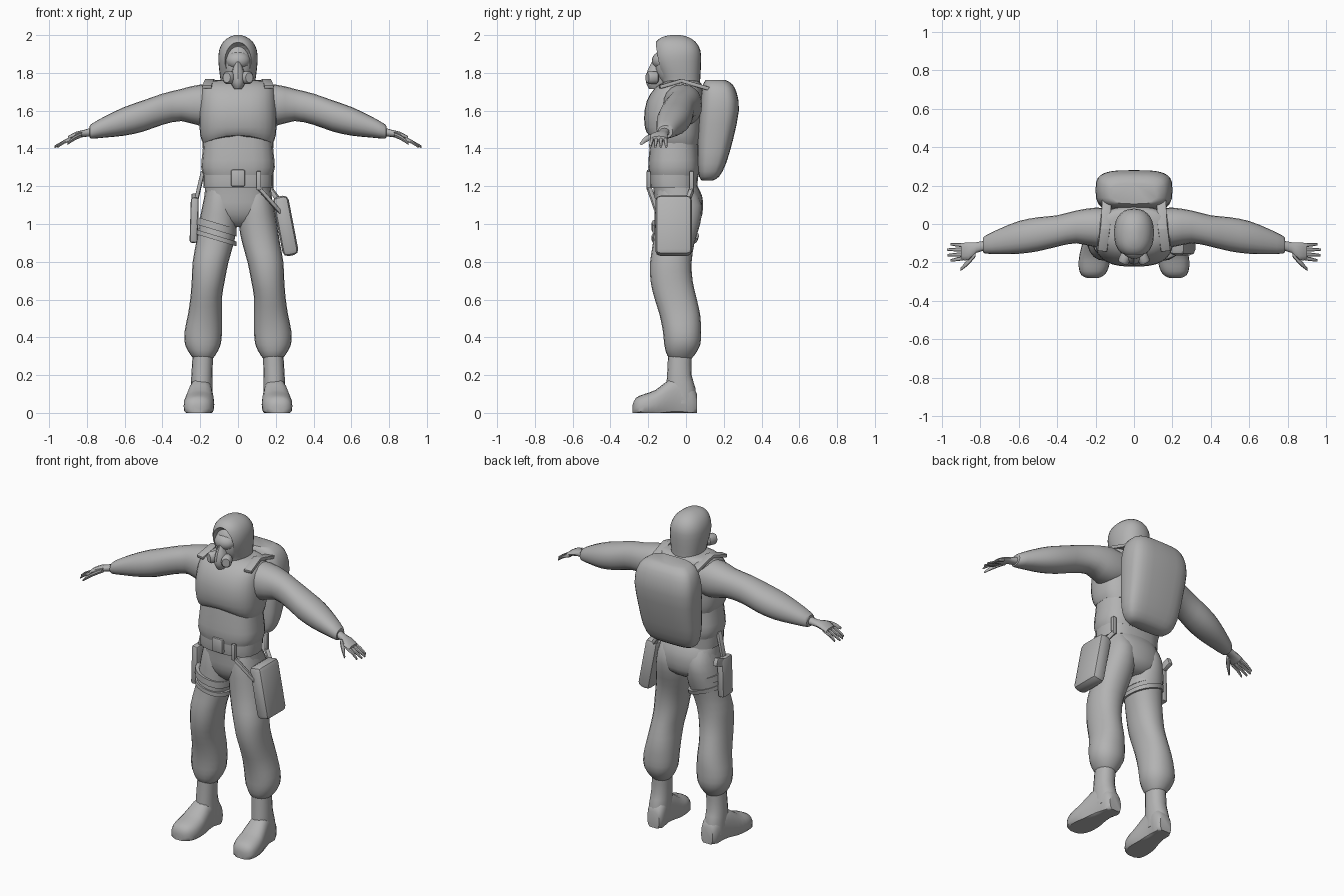
import bpy, bmesh, math
from mathutils import Vector

mat = bpy.data.materials.new("plain_grey")
mat.diffuse_color = (0.45, 0.45, 0.45, 1)


def finish(name, bm):
    bmesh.ops.recalc_face_normals(bm, faces=bm.faces)
    me = bpy.data.meshes.new(name)
    bm.to_mesh(me)
    bm.free()
    me.materials.append(mat)
    ob = bpy.data.objects.new(name, me)
    bpy.context.collection.objects.link(ob)
    return ob


def smooth_rows(rows, steps):
    # Catmull-Rom interpolation between the given sections
    out = []
    for i in range(len(rows) - 1):
        p0, p1, p2 = rows[max(i - 1, 0)], rows[i], rows[i + 1]
        p3 = rows[min(i + 2, len(rows) - 1)]
        for s in range(steps):
            t = s / steps
            out.append([0.5 * (2 * b + (c - a) * t + (2 * a - 5 * b + 4 * c - d) * t * t
                               + (3 * b - a - 3 * c + d) * t ** 3)
                        for a, b, c, d in zip(p0, p1, p2, p3)])
    return out + [list(rows[-1])]


def loft(name, rows, axis="z", power=2.2, n=20, steps=2, side=1, warp=None):
    # rows: position along the axis, then low/high limits on the other two axes
    bm = bmesh.new()
    rings = []
    for p, a0, a1, b0, b1 in smooth_rows(rows, steps):
        ring = []
        for k in range(n):
            t = 2 * math.pi * k / n
            c, s = math.cos(t), math.sin(t)
            u = (a0 + a1) / 2 + (a1 - a0) / 2 * math.copysign(abs(c) ** (2 / power), c)
            v = (b0 + b1) / 2 + (b1 - b0) / 2 * math.copysign(abs(s) ** (2 / power), s)
            co = Vector({"x": (p, u, v), "y": (u, p, v), "z": (u, v, p)}[axis])
            if warp:
                co = warp(co)
            co.x *= side
            ring.append(bm.verts.new(co))
        rings.append(ring)
    for r, q in zip(rings, rings[1:]):
        for k in range(n):
            bm.faces.new((r[k], r[(k + 1) % n], q[(k + 1) % n], q[k]))
    bm.faces.new(rings[0])
    bm.faces.new(rings[-1])
    return finish(name, bm)


def box(name, loc, size, rot=(0, 0, 0), bevel=0.01):
    bm = bmesh.new()
    bmesh.ops.create_cube(bm, size=1)
    bmesh.ops.scale(bm, vec=size, verts=bm.verts)
    bmesh.ops.bevel(bm, geom=bm.edges[:], offset=bevel, segments=2, affect="EDGES", profile=0.5)
    ob = finish(name, bm)
    ob.location, ob.rotation_euler = loc, rot
    return ob


def bar(name, a, b, w, d):
    a, b = Vector(a), Vector(b)
    ob = box(name, (a + b) / 2, (w, d, (b - a).length), bevel=0.004)
    ob.rotation_euler = (b - a).to_track_quat("Z", "Y").to_euler()


def ball(name, loc, size):
    bm = bmesh.new()
    bmesh.ops.create_uvsphere(bm, u_segments=24, v_segments=14, radius=1)
    bmesh.ops.scale(bm, vec=size, verts=bm.verts)
    ob = finish(name, bm)
    ob.location = loc
    return ob


# Torso, belt and pelvis
loft("abdomen", [(1.25, -.18, .18, -.19, .065), (1.30, -.195, .195, -.2, .075),
                 (1.38, -.188, .188, -.195, .07), (1.48, -.18, .18, -.185, .065),
                 (1.6, -.17, .17, -.17, .07)], power=2.7)
loft("belt", [(1.19, -.182, .182, -.188, .06), (1.225, -.184, .184, -.192, .062),
              (1.275, -.184, .184, -.192, .066)], power=2.7)
loft("pelvis", [(.985, -.07, .07, -.1, .03), (1.02, -.15, .15, -.14, .075),
                (1.08, -.183, .183, -.165, .09), (1.15, -.178, .178, -.17, .085),
                (1.21, -.172, .172, -.175, .055)], power=2.4)
box("buckle", (0, -.193, 1.243), (.075, .03, .09))


def hem(co):
    # raised arch at the lower edge of the vest front
    if co.z < 1.5 and co.y < 0:
        co.z += .05 * max(0, 1 - (co.x / .2) ** 2) * (1.5 - co.z) / .08
    return co


loft("chest_vest", [(1.42, -.185, .185, -.195, .07), (1.47, -.2, .2, -.21, .08),
                    (1.56, -.205, .205, -.222, .085), (1.65, -.2, .2, -.208, .09),
                    (1.72, -.19, .19, -.165, .09), (1.75, -.16, .16, -.12, .075),
                    (1.76, -.11, .11, -.09, .05)], power=2.7, n=28, warp=hem)

# Hood with a carved face opening
hood = loft("hood", [(1.66, -.12, .12, -.13, .085), (1.72, -.09, .09, -.12, .075),
                     (1.78, -.095, .095, -.135, .076), (1.86, -.104, .104, -.17, .08),
                     (1.92, -.1, .1, -.172, .076), (1.965, -.078, .078, -.158, .05),
                     (1.99, -.045, .045, -.125, .01), (2.0, -.015, .015, -.08, -.03)],
            power=2.3, n=28)
cutter = ball("face_cutter", (0, -.19, 1.845), (.082, .09, .125))
cutter.hide_render = True
cutter.hide_viewport = True
cut = hood.modifiers.new("face_opening", "BOOLEAN")
cut.operation, cut.object, cut.solver = "DIFFERENCE", cutter, "EXACT"

# Face and breathing mask
ball("face", (0, -.09, 1.845), (.08, .075, .115))
ball("mask_brow", (0, -.125, 1.865), (.065, .055, .05))
loft("mask_snout", [(1.715, -.022, .022, -.195, -.1), (1.75, -.038, .038, -.212, -.09),
                    (1.8, -.035, .035, -.208, -.09), (1.84, -.022, .022, -.19, -.1),
                    (1.88, -.014, .014, -.17, -.1)], n=12)
for s in (1, -1):
    can = loft("mask_filter", [(0, -.022, .022, -.026, .026), (.012, -.03, .03, -.034, .034),
                               (.05, -.03, .03, -.034, .034), (.06, -.02, .02, -.025, .025)],
               axis="y", n=14, steps=1)
    can.location = (s * .06, -.205, 1.775)
    can.rotation_euler = (0, 0, s * .45)


def foot_floor(co):
    # flat sole and outward turned toe
    co.x += -.07 * (co.y + .08)
    co.z = max(co.z, 0)
    return co


for s in (1, -1):
    # Leg: baggy trouser, boot shaft and shoe
    loft("trouser_leg", [(.28, .14, .225, -.075, .02), (.305, .12, .25, -.1, .045),
                         (.36, .092, .28, -.115, .075), (.43, .085, .283, -.122, .08),
                         (.52, .085, .265, -.14, .075), (.61, .085, .252, -.168, .055),
                         (.7, .07, .245, -.188, .035), (.8, .05, .24, -.19, .03),
                         (.9, .022, .222, -.175, .045), (1.0, .004, .207, -.168, .075),
                         (1.1, .01, .188, -.165, .085), (1.18, .02, .17, -.15, .05)], side=s)
    loft("boot_shaft", [(.05, .135, .25, -.1, .055), (.13, .135, .25, -.105, .05),
                        (.2, .135, .247, -.1, .03), (.31, .132, .24, -.095, .03)], side=s, n=16)
    loft("shoe", [(-.282, .175, .225, -.01, .045), (-.265, .14, .262, -.03, .08),
                  (-.22, .12, .278, -.03, .1), (-.16, .12, .278, -.03, .122),
                  (-.09, .132, .265, -.03, .175), (-.03, .14, .255, -.03, .19),
                  (.03, .14, .25, -.03, .15), (.058, .155, .235, -.01, .1)],
         axis="y", power=2.5, side=s, warp=foot_floor)

    # Arm sleeve
    loft("sleeve", [(.1, -.11, .08, 1.53, 1.73), (.2, -.12, .085, 1.52, 1.738),
                    (.3, -.1, .07, 1.545, 1.715), (.4, -.118, .045, 1.525, 1.69),
                    (.5, -.142, .035, 1.49, 1.655), (.6, -.155, .015, 1.468, 1.62),
                    (.7, -.157, -.025, 1.458, 1.573), (.775, -.153, -.062, 1.452, 1.53),
                    (.785, -.142, -.075, 1.46, 1.518)], axis="x", side=s)
    # Hand with fingers and thumb
    loft("hand", [(.77, -.138, -.085, 1.465, 1.512), (.82, -.15, -.095, 1.46, 1.497),
                  (.86, -.188, -.095, 1.45, 1.488), (.9, -.185, -.1, 1.437, 1.465)],
         axis="x", side=s, n=12)
    for j, (y, tip, end) in enumerate([(-.11, -.105, .955), (-.133, -.133, .972),
                                       (-.156, -.162, .97), (-.176, -.19, .955)]):
        loft("finger", [(.875, y - .011, y + .011, 1.442, 1.468),
                        (.92, (y + tip) / 2 - .01, (y + tip) / 2 + .01, 1.425, 1.445),
                        (end, tip - .006, tip + .006, 1.402, 1.415)], axis="x", side=s, n=8)
    loft("thumb", [(.825, -.172, -.13, 1.46, 1.487), (.86, -.212, -.175, 1.445, 1.472),
                   (.885, -.232, -.208, 1.43, 1.453), (.903, -.245, -.23, 1.418, 1.432)],
         axis="x", side=s, n=8)

    # Shoulder straps of the pack
    bar("shoulder_strap", (s * .165, -.14, 1.725), (s * .15, -.02, 1.76), .05, .02)
    bar("shoulder_strap_back", (s * .15, -.03, 1.76), (s * .14, .14, 1.71), .05, .02)

# Backpack
loft("backpack", [(1.23, -.11, .11, .085, .14), (1.25, -.15, .15, .07, .175),
                  (1.32, -.178, .178, .06, .212), (1.45, -.19, .19, .06, .25),
                  (1.6, -.2, .2, .07, .28), (1.69, -.188, .188, .08, .27),
                  (1.74, -.16, .16, .09, .245), (1.762, -.12, .12, .105, .21)],
     power=3.4, n=28)

# Hip pouch with hanging straps
box("hip_pouch", (.252, -.065, .99), (.085, .195, .32), (0, -.19, 0), .028)
bar("pouch_strap_front", (.11, -.198, 1.18), (.11, -.198, 1.28), .024, .02)
bar("pouch_strap_front_low", (.11, -.195, 1.19), (.225, -.15, 1.06), .024, .02)
bar("pouch_strap_back", (.175, .03, 1.17), (.175, .03, 1.28), .024, .024)
bar("pouch_strap_back_low", (.175, .03, 1.18), (.235, .0, 1.1), .024, .024)

# Holster, grip and thigh bands on the other side
box("holster", (-.232, -.055, 1.02), (.042, .1, .24), (0, .03, 0), .012)
box("pistol_grip", (-.232, .0, 1.125), (.03, .09, .05), (.35, 0, 0), .008)
bar("holster_strap", (-.185, -.06, 1.28), (-.225, -.055, 1.11), .03, .02)
for z, h in ((.985, .04), (.925, .025)):
    loft("thigh_band", [(z - h / 2, .008, .224, -.182, .062), (z + h / 2, .008, .22, -.182, .07)],
         steps=1, side=-1, warp=lambda c: Vector((c.x, c.y, c.z + .3 * (c.x - .11))))

# Smooth shading with crisp edges
for ob in bpy.context.scene.objects:
    if ob.type == "MESH" and ob != cutter:
        ob.select_set(True)
        bpy.context.view_layer.objects.active = ob
bpy.ops.object.shade_smooth_by_angle(angle=math.radians(40))
